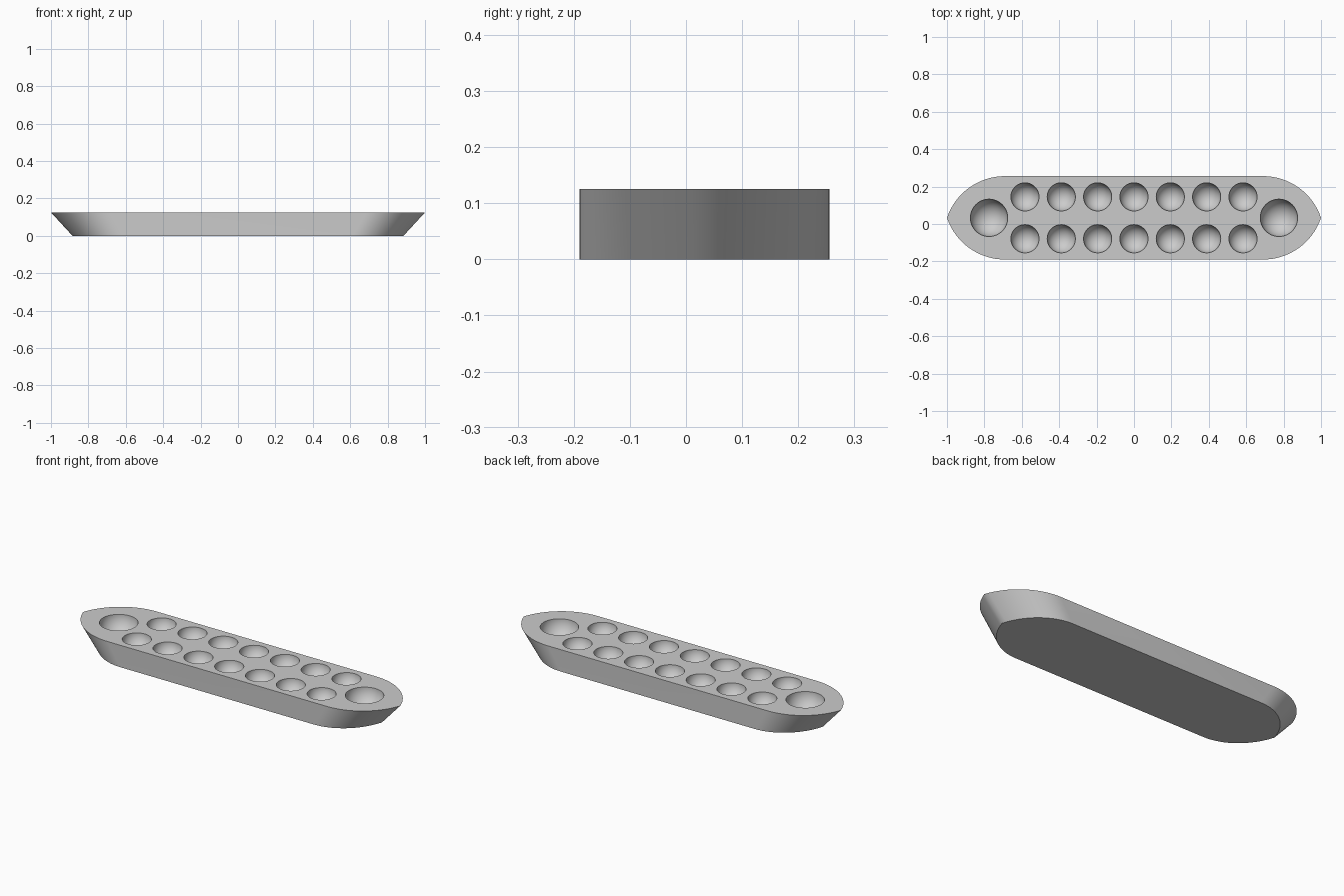
import bpy, bmesh, math
from mathutils import Matrix

if "Cube" in bpy.data.objects:
    bpy.data.objects.remove(bpy.data.objects["Cube"])

CY, HALF_W, HEIGHT = 0.033, 0.223, 0.125
TAPER = 0.885          # bottom length relative to the top
FLAT_X = 0.69          # where the straight sides end


def end_arc(n=16):
    """Quarter outline from the straight side to the pointed tip."""
    d = 1.0 - FLAT_X
    r = (d * d + HALF_W ** 2) / (2 * HALF_W)
    sweep = math.asin(d / r)
    return [(FLAT_X + r * math.sin(sweep * i / n),
             HALF_W - r + r * math.cos(sweep * i / n)) for i in range(n + 1)]


def make_object(name, bm):
    bmesh.ops.recalc_face_normals(bm, faces=bm.faces)
    mesh = bpy.data.meshes.new(name)
    bm.to_mesh(mesh)
    bm.free()
    ob = bpy.data.objects.new(name, mesh)
    bpy.context.collection.objects.link(ob)
    return ob


# Board: mirrored boat-shaped outline, lofted from short bottom to long top
q = end_arc()
half = q + [(x, -y) for x, y in reversed(q[:-1])]
outline = half + [(-x, -y) for x, y in half]
bm = bmesh.new()
low = [bm.verts.new((x * TAPER, y + CY, 0)) for x, y in outline]
high = [bm.verts.new((x, y + CY, HEIGHT)) for x, y in outline]
bm.faces.new(low)
bm.faces.new(high)
for i in range(len(low)):
    j = (i + 1) % len(low)
    bm.faces.new((low[i], low[j], high[j], high[i]))
board = make_object("game_board", bm)

# Pits: two rows of seven small hollows and one large hollow at each end
pits = [(-0.583 + 0.1943 * i, CY + s * 0.112, 0.0755)
        for i in range(7) for s in (-1, 1)]
pits += [(s * 0.775, CY, 0.1) for s in (-1, 1)]
bm = bmesh.new()
for x, y, r in pits:
    bmesh.ops.create_uvsphere(bm, u_segments=48, v_segments=25, radius=r,
                              matrix=Matrix.Translation((x, y, HEIGHT)))
cutter = make_object("pit_cutter", bm)
cutter.hide_render = True

# Carve the pits and shade
mod = board.modifiers.new("pits", 'BOOLEAN')
mod.operation = 'DIFFERENCE'
mod.solver = 'EXACT'
mod.object = cutter
bpy.context.view_layer.objects.active = board
board.select_set(True)
bpy.ops.object.modifier_apply(modifier=mod.name)
bpy.data.objects.remove(cutter)
bpy.ops.object.shade_smooth_by_angle(angle=math.radians(30))
